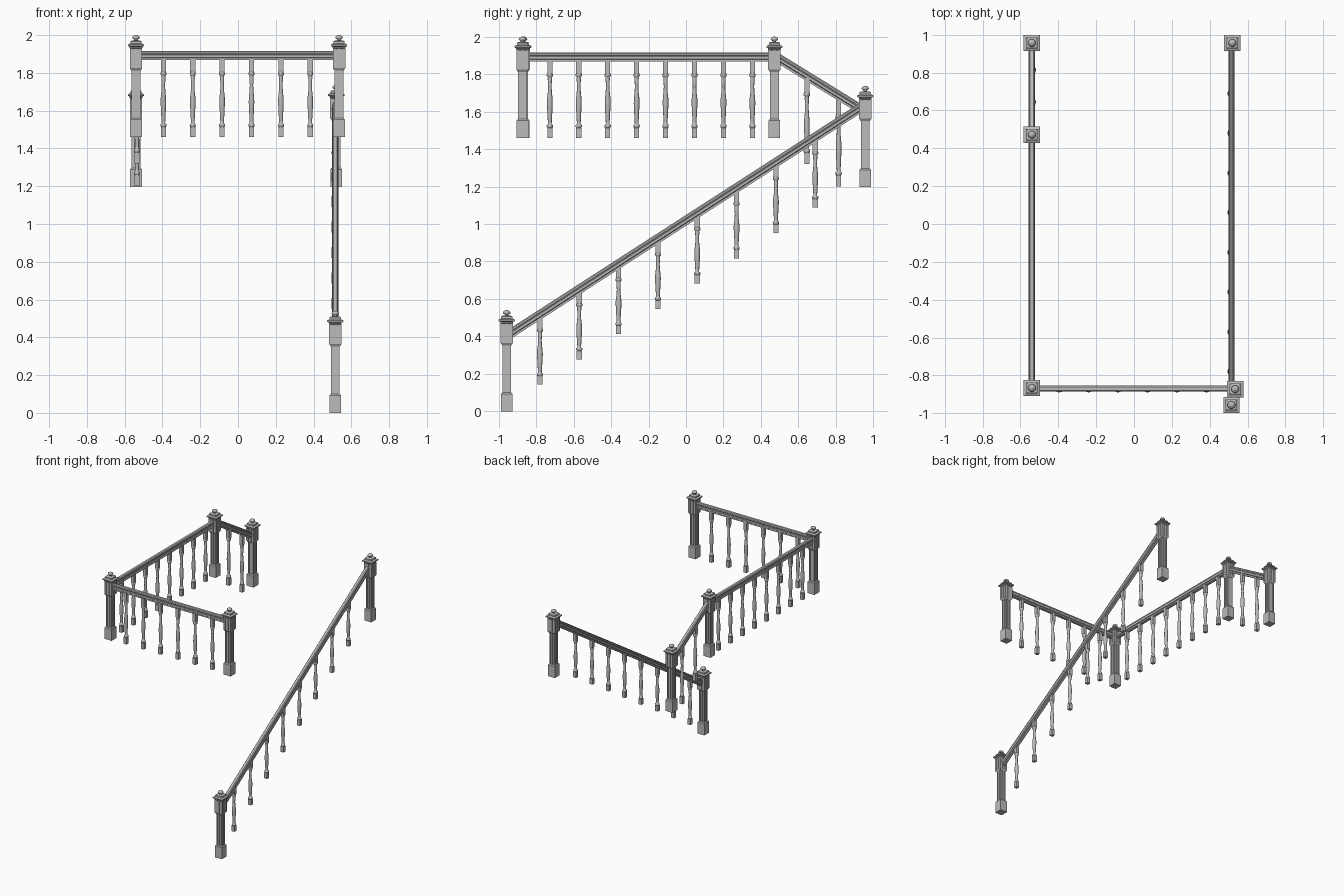
import bpy, bmesh, math
from mathutils import Vector, Matrix

if "Cube" in bpy.data.objects:
    bpy.data.objects.remove(bpy.data.objects["Cube"])

grey = bpy.data.materials.new("grey_paint")
grey.diffuse_color = (0.5, 0.5, 0.5, 1)
grey.use_nodes = True
grey.node_tree.nodes["Principled BSDF"].inputs["Base Color"].default_value = grey.diffuse_color


def finish(bm, name, smooth=False):
    bmesh.ops.recalc_face_normals(bm, faces=bm.faces)
    mesh = bpy.data.meshes.new(name)
    bm.to_mesh(mesh)
    bm.free()
    mesh.materials.append(grey)
    return mesh


def loft(bm, rings):
    """Skin a stack of vertex rings and close both ends."""
    loops = [[bm.verts.new(p) for p in r] for r in rings]
    n = len(loops[0])
    for a, b in zip(loops, loops[1:]):
        for i in range(n):
            j = (i + 1) % n
            bm.faces.new((a[i], a[j], b[j], b[i]))
    caps = [bm.faces.new(loops[0]), bm.faces.new(loops[-1])]
    return caps


def turned(bm, profile, sides, smooth=False):
    """Stack of (radius, z); four sides give square blocks of that half width."""
    k = math.sqrt(2) if sides == 4 else 1
    rings = [[(r * k * math.cos((i + .5) * math.tau / sides),
               r * k * math.sin((i + .5) * math.tau / sides), z)
              for i in range(sides)] for r, z in profile]
    old = set(bm.faces)
    caps = loft(bm, rings)
    for f in bm.faces:
        if f not in old and f not in caps:
            f.smooth = smooth


def fluted(bm, h, z0, z1, grooves, depth, width):
    """Square column with vertical grooves cut in every side."""
    pts = []
    for q in range(4):
        rot = Matrix.Rotation(q * math.pi / 2, 2)
        side = [(-h, -h)]
        for g in grooves:
            side += [(g - width, -h), (g - width, -h + depth),
                     (g + width, -h + depth), (g + width, -h)]
        pts += [rot @ Vector(p) for p in side]
    loft(bm, [[(p.x, p.y, z) for p in pts] for z in (z0, z1)])


def newel_mesh():
    bm = bmesh.new()
    # foot block with chamfered shoulder
    turned(bm, [(.031, 0), (.031, .092), (.025, .1)], 4)
    # grooved shaft and grooved head block
    fluted(bm, .0235, .095, .36, (-.01, .01), .005, .0035)
    fluted(bm, .033, .365, .468, (-.013, .013), .005, .004)
    turned(bm, [(.024, .352), (.033, .365), (.024, .365)], 4)
    # stepped cap
    turned(bm, [(.028, .466), (.034, .472), (.034, .478), (.043, .482),
                (.043, .49), (.03, .496), (.03, .507), (.022, .511)], 4)
    # knob
    turned(bm, [(.01, .508), (.01, .517), (.019, .522), (.021, .527),
                (.017, .534), (.006, .54)], 12, True)
    return finish(bm, "newel")


def baluster_mesh(height):
    """Turned spindle between square blocks, stretched to the given height."""
    bm = bmesh.new()
    s = height / .41
    turned(bm, [(.0135, 0), (.0135, .052 * s)], 4)
    turned(bm, [(.0135, .34 * s), (.0135, height)], 4)
    prof = [(.010, .05), (.016, .056), (.017, .062), (.016, .068), (.010, .072),
            (.0105, .085), (.013, .13), (.0155, .18), (.015, .205), (.011, .24),
            (.0095, .27), (.0115, .315), (.010, .32), (.016, .325),
            (.017, .331), (.016, .337), (.011, .343)]
    turned(bm, [(r, z * s) for r, z in prof], 10, True)
    return finish(bm, "baluster")


def place(name, mesh, loc):
    ob = bpy.data.objects.new(name, mesh)
    ob.location = loc
    bpy.context.collection.objects.link(ob)


def handrail(name, a, b):
    """Moulded rail swept from a to b."""
    a, b = Vector(a), Vector(b)
    d = (b - a).normalized()
    side = d.cross(Vector((0, 0, 1))).normalized()
    up = side.cross(d)
    half = [(.011, -.025), (.011, -.014), (.0165, -.010), (.0165, .002),
            (.013, .005), (.016, .010), (.015, .018), (.009, .024)]
    prof = half + [(-x, z) for x, z in reversed(half)]
    bm = bmesh.new()
    loft(bm, [[p + side * x + up * z for x, z in prof] for p in (a, b)])
    place(name, finish(bm, name), (0, 0, 0))


# newel posts
newel = newel_mesh()
posts = {"front_left": (-.54, -.867, 1.46), "front_right": (.535, -.873, 1.46),
         "mid_left": (-.54, .472, 1.46), "back_left": (-.54, .957, 1.197),
         "back_right": (.52, .957, 1.197), "bottom": (.515, -.957, 0)}
for key, loc in posts.items():
    place("newel_post_" + key, newel, loc)

# handrails
handrail("front_handrail", (-.52, -.87, 1.892), (.515, -.87, 1.892))
handrail("left_handrail", (-.54, -.85, 1.892), (-.54, .45, 1.892))
handrail("upper_flight_handrail", (-.54, .49, 1.887), (-.54, .935, 1.613))
handrail("lower_flight_handrail", (.515, -.935, .417), (.515, .935, 1.623))

# balusters
level, upper, lower = (baluster_mesh(h) for h in (.415, .46, .36))
for i in range(6):
    place("front_baluster", level, (-.395 + .1555 * i, -.874, 1.46))
for i in range(8):
    place("left_baluster", level, (-.54, -.727 + .1545 * i, 1.46))
for i in range(2):
    place("upper_flight_baluster", upper, (-.535, .645 + .17 * i, 1.32 - .12 * i))
for i in range(8):
    place("lower_flight_baluster", lower, (.51, -.78 + .21 * i, .142 + .135 * i))
